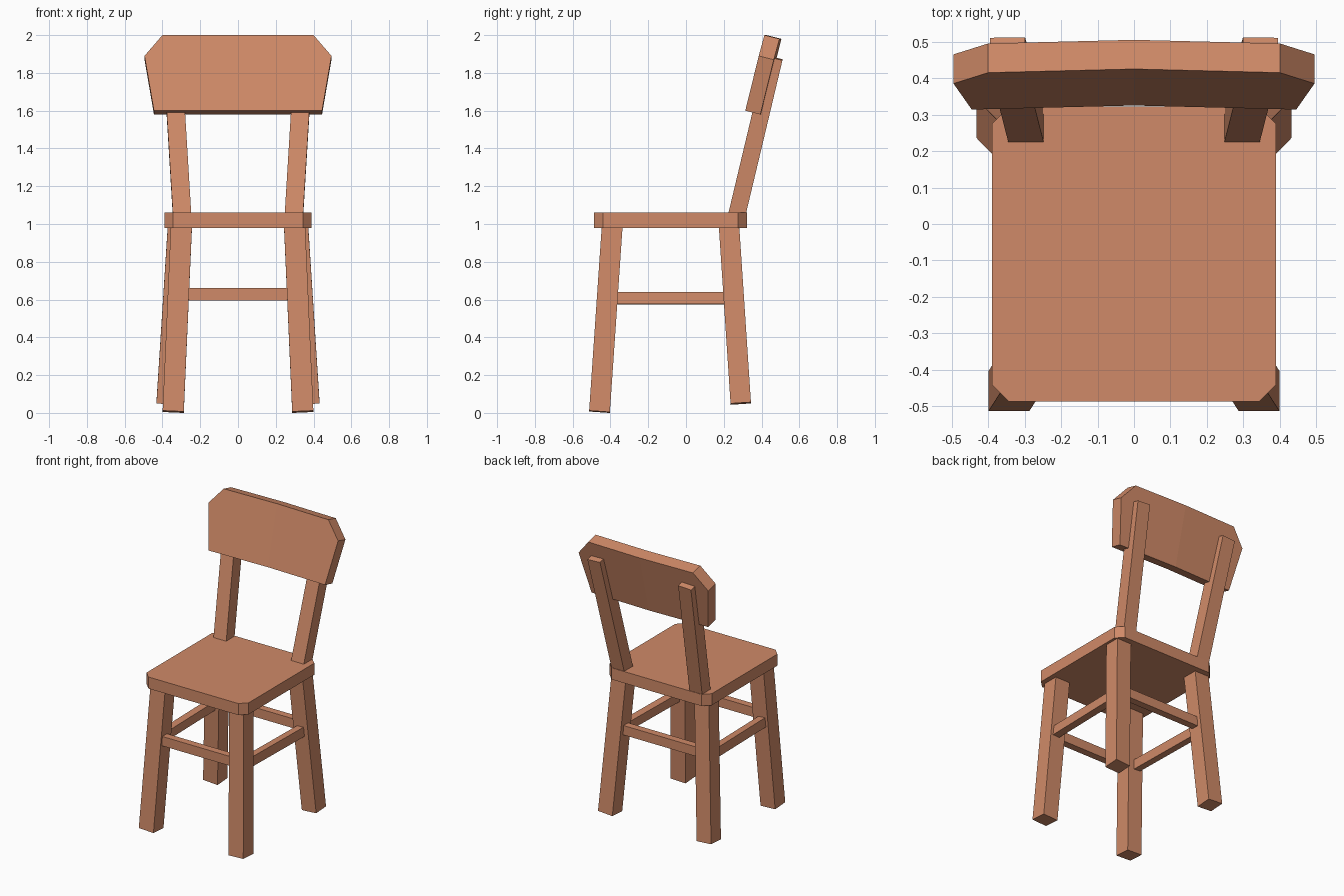
import bpy, bmesh
from mathutils import Vector, Matrix

cube = bpy.data.objects.get("Cube")
if cube:
    bpy.data.objects.remove(cube, do_unlink=True)

# One wood colour
WOOD = (0.63, 0.255, 0.138, 1)
wood = bpy.data.materials.new("warm_wood")
wood.use_nodes = True
wood.diffuse_color = WOOD
wood.node_tree.nodes["Principled BSDF"].inputs["Base Color"].default_value = WOOD


def finish(name, bm):
    bmesh.ops.recalc_face_normals(bm, faces=bm.faces)
    mesh = bpy.data.meshes.new(name)
    bm.to_mesh(mesh)
    bm.free()
    mesh.materials.append(wood)
    obj = bpy.data.objects.new(name, mesh)
    bpy.context.collection.objects.link(obj)
    return obj


def bar(name, start, end, width, depth, across=(1, 0, 0)):
    """Square-ended bar from start to end; width is measured along across."""
    start, end = Vector(start), Vector(end)
    axis = (end - start).normalized()
    across = Vector(across)
    u = (across - axis * across.dot(axis)).normalized()
    v = axis.cross(u)
    matrix = Matrix((u * width, v * depth, end - start)).transposed().to_4x4()
    matrix.translation = (start + end) / 2
    bm = bmesh.new()
    bmesh.ops.create_cube(bm, size=1, matrix=matrix)
    return finish(name, bm)


def slab(bm, points, offset):
    """Solid made by pushing one flat outline along an offset."""
    face = bm.faces.new([bm.verts.new(p) for p in points])
    new = bmesh.ops.extrude_face_region(bm, geom=[face], use_keep_orig=True)["geom"]
    moved = [g for g in new if isinstance(g, bmesh.types.BMVert)]
    bmesh.ops.translate(bm, verts=moved, vec=offset)


# Seat with clipped corners
W, FRONT, BACK, CLIP = 0.39, -0.487, 0.322, 0.047
outline = []
for sx, y, sy in ((-1, FRONT, 1), (1, FRONT, 1), (1, BACK, -1), (-1, BACK, -1)):
    pair = [(sx * W, y + sy * CLIP, 0.98), (sx * (W - CLIP), y, 0.98)]
    outline += pair if sx * sy < 0 else pair[::-1]
bm = bmesh.new()
slab(bm, outline, (0, 0, 0.08))
finish("seat", bm)

# Splayed legs, back posts and side rails
for s, side in ((1, "left"), (-1, "right")):
    bar(f"front_leg_{side}", (s * 0.343, -0.458, 0.006), (s * 0.299, -0.39, 1.0), 0.112, 0.11)
    bar(f"back_leg_{side}", (s * 0.377, 0.29, 0.05), (s * 0.316, 0.227, 1.0), 0.11, 0.108)
    bar(f"back_post_{side}", (s * 0.294, 0.26, 1.01), (s * 0.347, 0.467, 1.88), 0.097, 0.091)
    bar(f"side_rail_{side}", (s * 0.328, -0.4, 0.607), (s * 0.341, 0.24, 0.607),
        0.05, 0.065, (1, 0, s * 0.06))

# Front and back rails
for name, y in (("front_rail", -0.432), ("back_rail", 0.252)):
    bar(name, (-0.3, y, 0.628), (0.3, y, 0.628), 0.05, 0.065, (0, 1, 0))

# Leaning, slightly bowed backrest: half an outline, mirrored
half = [(0, 1.6), (0.445, 1.6), (0.495, 1.89), (0.4, 2.0), (0, 2.0)]
bm = bmesh.new()
slab(bm, [(x, 0.325 + 0.25 * (z - 1.6) - 0.025 * x, z) for x, z in half], (0, 0.08, -0.02))
inner = [f for f in bm.faces if all(abs(v.co.x) < 0.001 for v in f.verts)]
bmesh.ops.delete(bm, geom=inner, context="FACES")
backrest = finish("backrest", bm)
# The open half is oriented outward from its front face
if min(backrest.data.polygons, key=lambda p: p.center.y - 0.25 * p.center.z).normal.y > 0:
    backrest.data.flip_normals()
mirror = backrest.modifiers.new("mirror", "MIRROR")
mirror.use_clip = True
